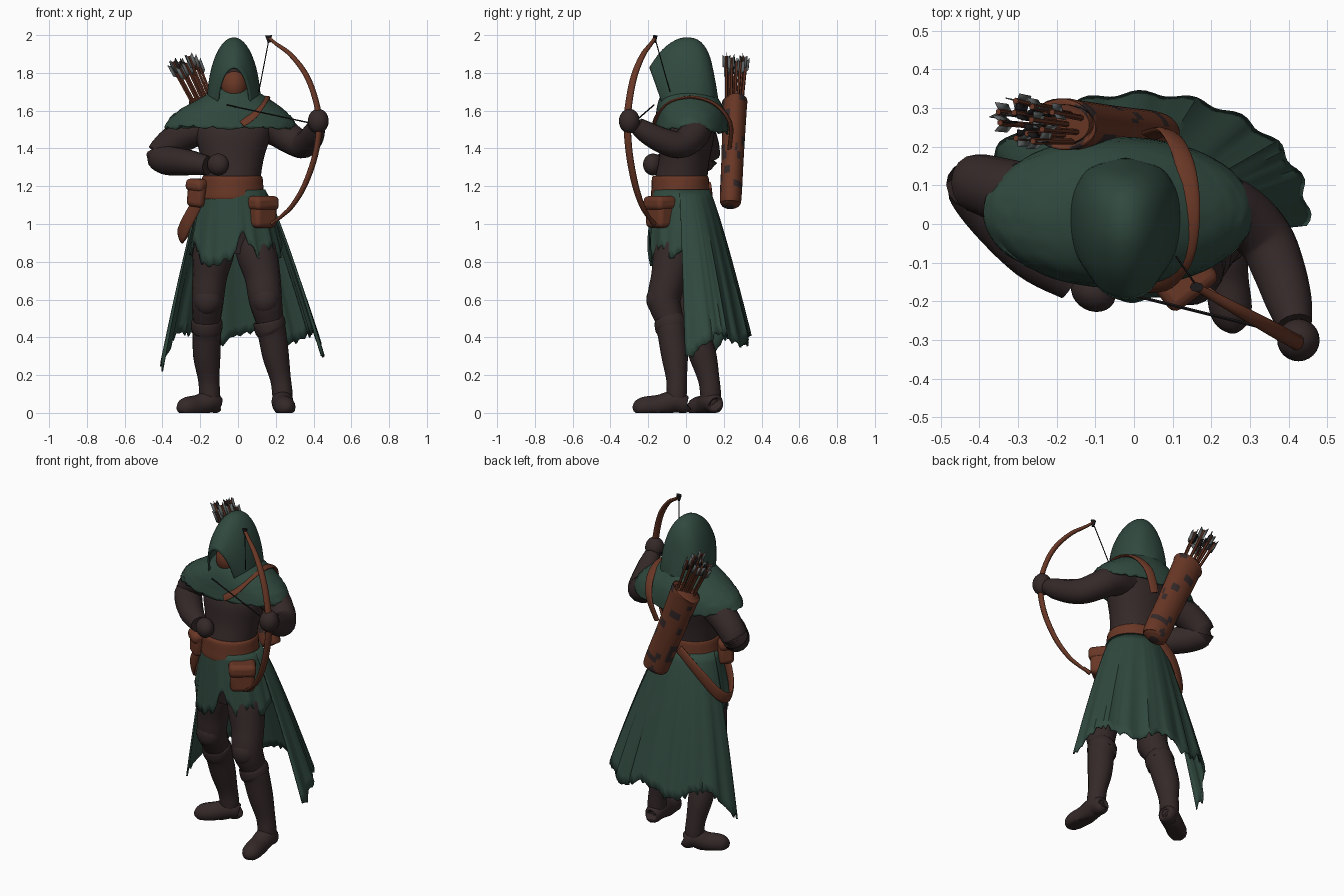
import bpy, math, random
from mathutils import Vector, noise

if "Cube" in bpy.data.objects:
    bpy.data.objects.remove(bpy.data.objects["Cube"])
random.seed(4)


def mat(name, r, g, b):
    m = bpy.data.materials.new(name)
    m.diffuse_color = (r, g, b, 1)
    m.use_nodes = True
    m.node_tree.nodes["Principled BSDF"].inputs["Base Color"].default_value = m.diffuse_color
    return m


GREEN = mat("forest green cloth", .03, .068, .05)
DARK = mat("dark brown cloth", .036, .022, .022)
LEATHER = mat("red brown leather", .14, .038, .019)
GREY = mat("grey feathers", .11, .12, .12)
BLACK = mat("black horn", .012, .01, .01)


def skin(name, rows, m, closed=True, cap=True, thick=0):
    """Join rows of points into a smooth surface."""
    n = len(rows[0])
    verts = [p for row in rows for p in row]
    faces = [(i*n+j, i*n+(j+1) % n, (i+1)*n+(j+1) % n, (i+1)*n+j)
             for i in range(len(rows)-1) for j in range(n if closed else n-1)]
    if cap and closed:
        faces += [tuple(range(n))[::-1], tuple(range(len(verts)-n, len(verts)))]
    me = bpy.data.meshes.new(name)
    me.from_pydata(verts, [], faces)
    me.materials.append(m)
    ob = bpy.data.objects.new(name, me)
    bpy.context.collection.objects.link(ob)
    bpy.context.view_layer.objects.active = ob
    ob.select_set(True)
    bpy.ops.object.mode_set(mode='EDIT')
    bpy.ops.mesh.select_all(action='SELECT')
    bpy.ops.mesh.normals_make_consistent(inside=False)
    bpy.ops.object.mode_set(mode='OBJECT')
    bpy.ops.object.shade_smooth_by_angle(angle=math.radians(50))
    ob.select_set(False)
    if thick:
        s = ob.modifiers.new("thickness", 'SOLIDIFY')
        s.thickness, s.offset = thick, 0
    return ob


def spline(pts, n=5):
    """Catmull-Rom through tuples of any length."""
    p = [pts[0]] + list(pts) + [pts[-1]]
    out = []
    for i in range(1, len(p)-2):
        for k in range(n):
            t = k/n
            out.append([.5*(2*b+(c-a)*t+(2*a-5*b+4*c-d)*t*t+(3*b-a-3*c+d)*t**3)
                        for a, b, c, d in zip(p[i-1], p[i], p[i+1], p[i+2])])
    return out + [list(pts[-1])]


def tube(name, pts, m, side=(1, 0, 0), flat=1, seg=16, n=5):
    """Sweep an ellipse along points (x, y, z, radius)."""
    s = spline(pts, n)
    c = [Vector(q[:3]) for q in s]
    rows = []
    for i, q in enumerate(s):
        t = (c[min(i+1, len(c)-1)]-c[max(i-1, 0)]).normalized()
        a = Vector(side)
        a = (a-t*a.dot(t)).normalized()
        b = t.cross(a)
        row = []
        for k in range(seg):
            w = 2*math.pi*k/seg
            v = c[i]+a*q[3]*math.cos(w)+b*q[3]*flat*math.sin(w)
            row.append((v.x, v.y, max(v.z, 0)))
        rows.append(row)
    return skin(name, rows, m)


def loft(name, rings, m, seg=32, cap=True, thick=0, n=5, hem=None):
    """Stack horizontal ellipses (x, y, z, rx, ry); hem(angle) lowers the edge."""
    rows, s = [], spline(rings, n)
    for i, (x, y, z, rx, ry) in enumerate(s):
        v = i/(len(s)-1)
        rows.append([(x+rx*math.cos(2*math.pi*k/seg), y+ry*math.sin(2*math.pi*k/seg),
                      z-(hem(k)*v*v if hem else 0)) for k in range(seg)])
    return skin(name, rows, m, True, cap, thick)


def box(name, loc, size, rot, m):
    bpy.ops.mesh.primitive_cube_add(size=1, location=loc, rotation=rot)
    ob = bpy.context.object
    ob.name, ob.scale = name, size
    bpy.ops.object.transform_apply(location=False, rotation=False, scale=True)
    ob.data.materials.append(m)
    b = ob.modifiers.new("round", 'BEVEL')
    b.width, b.segments = .025, 3
    bpy.ops.object.shade_smooth_by_angle()
    ob.select_set(False)


def ball(name, loc, size, m, rot=(0, 0, 0)):
    bpy.ops.mesh.primitive_uv_sphere_add(segments=24, ring_count=14, radius=1, location=loc, rotation=rot)
    ob = bpy.context.object
    ob.name, ob.scale = name, size
    ob.data.materials.append(m)
    bpy.ops.object.shade_smooth()
    ob.select_set(False)


# torso, head and mask
loft("torso", [(-.01, -.02, .84, .14, .1), (-.02, -.03, 1.05, .165, .14), (-.03, -.03, 1.2, .15, .14),
               (-.03, -.01, 1.34, .165, .135), (-.025, .01, 1.48, .2, .14), (-.02, .02, 1.58, .18, .1),
               (-.02, 0, 1.68, .08, .08)], DARK)
ball("head", (-.02, -.01, 1.8), (.09, .1, .13), DARK)
ball("face_mask", (-.02, -.065, 1.735), (.07, .075, .09), LEATHER)

# legs, boots and feet
tube("left_leg", [(.08, -.03, .98, .1), (.1, -.06, .85, .11), (.13, -.09, .72, .095), (.145, -.115, .6, .088),
                  (.165, -.09, .5, .075), (.18, -.07, .42, .06)], DARK)
tube("right_leg", [(-.1, -.02, .98, .1), (-.13, -.03, .85, .11), (-.15, -.03, .72, .092), (-.16, -.025, .6, .085),
                   (-.165, .02, .5, .075), (-.165, .06, .42, .06)], DARK)
tube("left_boot", [(.16, -.085, .5, .06), (.165, -.083, .49, .082), (.17, -.08, .45, .084), (.18, -.075, .42, .076),
                   (.2, -.06, .3, .07), (.225, -.05, .18, .055), (.235, -.05, .1, .054), (.235, -.05, .04, .05)], DARK)
tube("right_boot", [(-.165, .02, .5, .06), (-.165, .025, .49, .08), (-.165, .035, .45, .083), (-.165, .05, .42, .076),
                    (-.165, .09, .3, .072), (-.155, .12, .18, .057), (-.15, .13, .1, .055), (-.15, .13, .04, .05)], DARK)
tube("left_foot", [(.235, .01, .04, .02), (.235, 0, .04, .045), (.235, -.06, .06, .058), (.24, -.14, .04, .056),
                   (.25, -.22, .03, .055), (.255, -.26, .025, .04), (.257, -.28, .02, .012)], DARK)
tube("right_foot", [(-.1, .16, .04, .02), (-.11, .157, .04, .045), (-.15, .13, .06, .058), (-.21, .1, .04, .056),
                    (-.27, .06, .03, .054), (-.3, .04, .025, .04), (-.32, .03, .02, .012)], DARK, (0, 1, 0))
ball("left_knee_pad", (.145, -.14, .6), (.075, .07, .085), DARK)
ball("right_knee_pad", (-.16, -.055, .6), (.075, .065, .085), DARK)

# arms and fists
tube("right_arm", [(-.14, .03, 1.52, .08), (-.25, .06, 1.49, .088), (-.35, .09, 1.43, .082), (-.41, .1, 1.36, .076),
                   (-.36, .03, 1.335, .078), (-.26, -.08, 1.325, .068), (-.16, -.15, 1.31, .05)], DARK, (0, .3, 1))
ball("right_fist", (-.105, -.175, 1.315), (.06, .05, .058), DARK, (0, 0, -.5))
tube("left_arm", [(.1, .04, 1.52, .09), (.2, .05, 1.5, .088), (.28, .02, 1.45, .08), (.34, -.04, 1.42, .073),
                  (.375, -.12, 1.44, .068), (.4, -.2, 1.48, .06), (.415, -.26, 1.52, .046)], DARK, (0, .2, 1))
ball("left_fist", (.425, -.3, 1.545), (.055, .055, .065), DARK)

# shoulder mantle and hood
loft("mantle", [(-.02, .01, 1.71, .1, .12), (-.02, .015, 1.665, .17, .15), (-.03, .025, 1.61, .26, .175),
                (-.037, .03, 1.56, .32, .185), (-.04, .03, 1.515, .345, .19)],
     GREEN, 64, False, .012, 5, lambda k: random.uniform(-.004, .016) + .03*max(0, math.sin(k*math.pi/32)))
hood = spline([(-.19, 1.825, -.12, .075), (-.12, 1.92, -.08, .107), (-.03, 1.978, -.02, .122), (.06, 1.97, .05, .122),
               (.115, 1.9, .1, .108), (.145, 1.78, .14, .08), (.165, 1.66, .16, .02)], 4)
rows = []
for y, z, by, w in hood:
    row = []
    for k in range(25):
        a = math.pi*k/24
        s, c = math.sin(a)**.85, math.cos(a)
        row.append((-.022+w*c*(1+.12*(1-s)), by+(y-by)*s, 1.63+(z-1.63)*s))
    rows.append(row)
skin("hood", rows, GREEN, False, False, .012)


def drape(name, a0, a1, top, bottom, hem, folds, nu=72, nv=16):
    """Hanging cloth between two ellipses (x, y, z, rx, ry) over an arc."""
    drops = [hem(u/nu)+random.uniform(-.022, .022) for u in range(nu+1)]
    rows = []
    for v in range(nv+1):
        t = v/nv
        e = t**.85
        x, y, z, rx, ry = [p+(q-p)*e for p, q in zip(top, bottom)]
        row = []
        for u in range(nu+1):
            a = math.radians(a0+(a1-a0)*u/nu)
            r = 1+folds*t*math.sin(u*.85)
            row.append((x+rx*r*math.cos(a), y+ry*r*math.sin(a), top[2]+(bottom[2]-top[2]-drops[u])*t))
        rows.append(row)
    skin(name, rows, GREEN, False, False, .01)


# rear cloak and front tabard
drape("cloak", -6, 172, (-.025, -.02, 1.18, .165, .14), (.015, .03, .39, .43, .305),
      lambda u: .1*max(0, 1-u*9)+.15*max(0, 1-(1-u)*8)+.03*math.sin(u*22), .022)
drape("tabard", 172, 362, (-.025, -.025, 1.18, .165, .15), (-.01, -.01, .86, .24, .185),
      lambda u: .1*math.exp(-((u-.36)/.09)**2)-.07*math.exp(-((u-.56)/.04)**2)+.03*math.sin(u*30), .025, 60, 8)

# belt, pouches and straps
loft("belt", [(-.03, -.03, 1.13, .166, .15), (-.03, -.03, 1.14, .172, .156), (-.03, -.03, 1.19, .165, .153),
              (-.03, -.03, 1.245, .16, .15), (-.03, -.03, 1.255, .15, .14)], LEATHER, n=3)
box("large_pouch", (.125, -.135, 1.06), (.14, .11, .16), (0, 0, .65), LEATHER)
box("large_pouch_flap", (.126, -.138, 1.11), (.155, .125, .075), (0, 0, .65), LEATHER)
box("small_pouch", (-.21, -.08, 1.165), (.1, .09, .15), (0, .1, -.6), LEATHER)
box("small_pouch_flap", (-.213, -.084, 1.205), (.11, .1, .065), (0, .1, -.6), LEATHER)
tube("hip_strap", [(-.04, .125, 1.2, .03), (-.17, .13, 1.1, .032), (-.275, .08, .97, .034), (-.305, .01, .93, .036),
                   (-.275, -.05, 1.0, .035), (-.2, -.1, 1.14, .03)], LEATHER, (-.3, 0, 1), .3)
tube("quiver_strap", [(.04, .23, 1.4, .025), (.09, .235, 1.53, .026), (.13, .16, 1.63, .026), (.145, .04, 1.67, .026),
                      (.13, -.08, 1.645, .026), (.08, -.15, 1.575, .026), (.02, -.165, 1.53, .022)],
     LEATHER, (1, -.3, 0), .35)

# quiver with dark worn patches
quiver = tube("quiver", [(.05, .235, 1.09, .03), (.045, .235, 1.105, .07), (.03, .237, 1.15, .08), (-.06, .247, 1.36, .082),
                         (-.165, .257, 1.61, .09), (-.18, .258, 1.645, .092), (-.182, .258, 1.65, .07)],
              LEATHER, (1, 0, 0), .72, 32, 6)
quiver.data.materials.append(DARK)
for f in quiver.data.polygons:
    if noise.noise(f.center*17) > .22:
        f.material_index = 1

# arrows with three feathers each
axis = Vector((-.42, .05, .9)).normalized()
for i in range(11):
    a = i*2.4
    r = .014+.05*math.sqrt(i/11)
    base = Vector((-.165+r*math.cos(a), .255+.75*r*math.sin(a), 1.6))
    d = (axis+Vector((.1*math.cos(a), .06*math.sin(a), 0))*r*14).normalized()
    tip = base+d*random.uniform(.25, .315)
    tube("arrow_shaft", [(*base, .008), (*tip, .008)], LEATHER, (0, 1, 0), 1, 6, 1)
    s = d.cross(Vector((0, 1, 0))).normalized()
    for k in range(3):
        w = a+k*2.094
        o = (s*math.cos(w)+d.cross(s)*math.sin(w))*.024
        lo, hi = tip-d*.075, tip+d*.012
        skin("arrow_feather", [[lo, lo+d*.02+o], [tip-d*.01, hi+o]], GREY if k else BLACK, False, False, .003)

# bow, horn tips, string and nocked arrow
bow = [(.165, 1.985, .009), (.2, 1.955, .012), (.28, 1.895, .016), (.36, 1.79, .019), (.41, 1.66, .02),
       (.43, 1.53, .021), (.41, 1.37, .02), (.355, 1.21, .019), (.29, 1.1, .016), (.235, 1.045, .013), (.19, 1.01, .01)]
tube("bow", [(x, -.165-(x-.165)*.55, z, r) for x, z, r in bow], LEATHER, (.48, .88, 0), .75, 10)
tube("bow_top_tip", [(.165, -.165, 1.96, .008), (.162, -.163, 1.998, .018)], BLACK, (1, 0, 0), .7, 8, 1)
tube("bow_bottom_tip", [(.215, -.19, 1.03, .012), (.18, -.17, 1.0, .015)], LEATHER, (0, 1, 0), .7, 8, 1)
tube("bow_string", [(.162, -.16, 1.97, .003), (.11, -.085, 1.7, .003)], BLACK, (1, 0, 0), 1, 5, 1)
tube("held_arrow", [(-.06, -.17, 1.63, .004), (.38, -.28, 1.535, .004)], BLACK, (0, 0, 1), 1, 5, 1)
